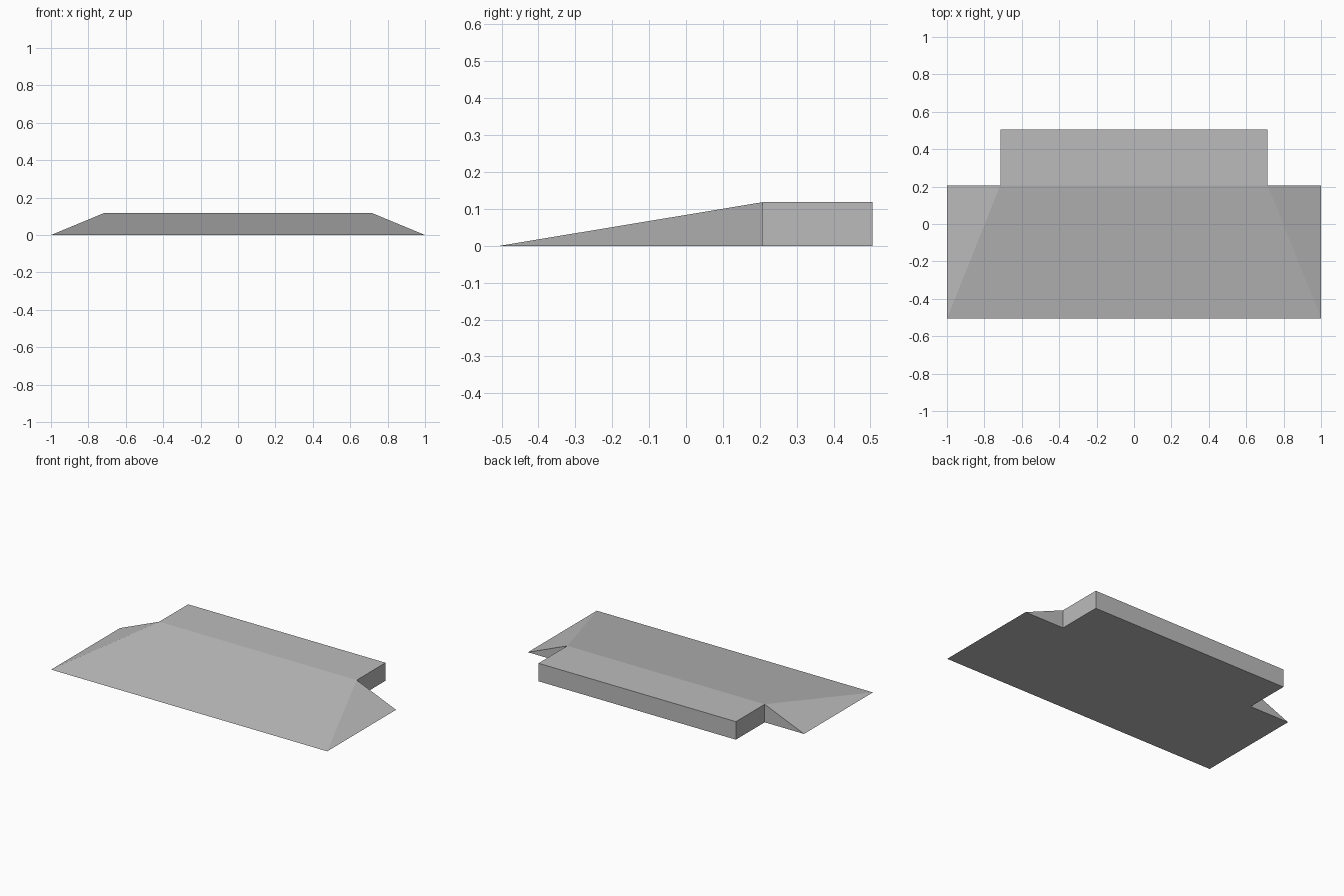
import bpy
import bmesh

cube = bpy.data.objects.get("Cube")
if cube:
    bpy.data.objects.remove(cube, do_unlink=True)

# Main dimensions
half_width, deck_half = 1.0, 0.715
front, ridge, back = -0.505, 0.207, 0.505
height = 0.118

# Plain grey material
grey = bpy.data.materials.new("concrete_grey")
grey.use_nodes = True
colour = (0.5, 0.5, 0.5, 1)
grey.diffuse_color = colour
grey.node_tree.nodes["Principled BSDF"].inputs["Base Color"].default_value = colour

# Left half of the ramp: named corners
corners = {
    "front_mid": (0, front, 0),
    "front_tip": (half_width, front, 0),
    "ridge_mid": (0, ridge, height),
    "ridge_end": (deck_half, ridge, height),
    "deck_mid": (0, back, height),
    "deck_end": (deck_half, back, height),
    "base_mid": (0, back, 0),
    "base_end": (deck_half, back, 0),
    "notch": (deck_half, ridge, 0),
    "flare_tip": (half_width, ridge, 0),
}
panels = [
    "front_mid front_tip ridge_end ridge_mid",                  # slope
    "ridge_mid ridge_end deck_end deck_mid",                    # flat deck
    "deck_mid deck_end base_end base_mid",                      # back wall
    "ridge_end notch base_end deck_end",                        # deck side
    "front_tip flare_tip ridge_end",                            # side flare
    "flare_tip notch ridge_end",                                # flare back
    "front_mid base_mid base_end notch flare_tip front_tip",    # underside
]

bm = bmesh.new()
verts = {name: bm.verts.new(co) for name, co in corners.items()}
for panel in panels:
    bm.faces.new([verts[name] for name in panel.split()])
bmesh.ops.recalc_face_normals(bm, faces=bm.faces)
# The open half must face outward: the deck points up
bm.faces.ensure_lookup_table()
if bm.faces[1].normal.z < 0:
    bmesh.ops.reverse_faces(bm, faces=bm.faces)
mesh = bpy.data.meshes.new("kerb_ramp")
bm.to_mesh(mesh)
bm.free()
mesh.materials.append(grey)

# Mirror the half across the centre
ramp = bpy.data.objects.new("kerb_ramp", mesh)
bpy.context.collection.objects.link(ramp)
mirror = ramp.modifiers.new("mirror", 'MIRROR')
mirror.use_axis[0] = True
mirror.use_clip = True
